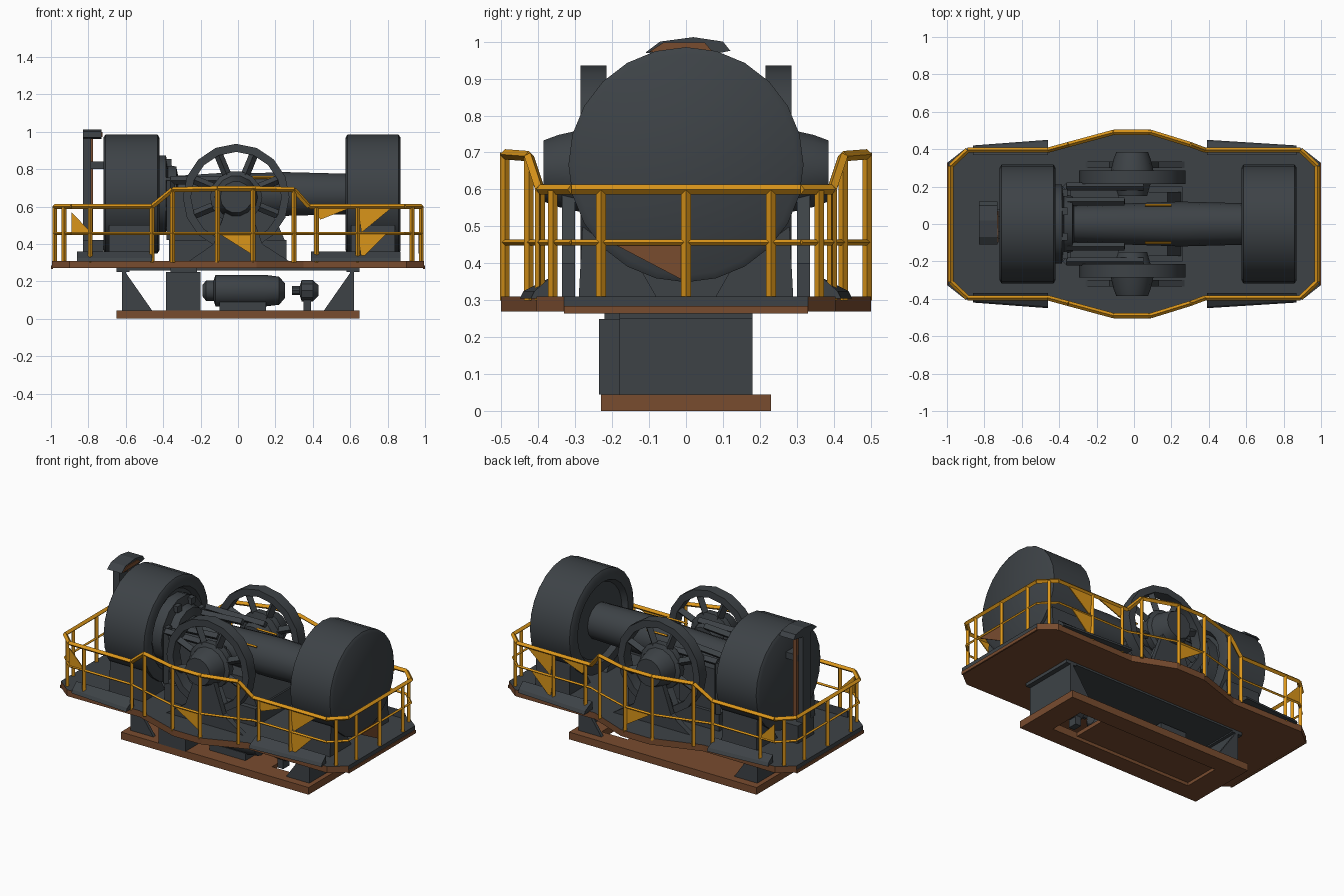
import bpy, bmesh, math
from mathutils import Vector

if "Cube" in bpy.data.objects:
    bpy.data.objects.remove(bpy.data.objects["Cube"])


def material(name, rgb):
    m = bpy.data.materials.new(name)
    m.diffuse_color = (*rgb, 1)
    m.use_nodes = True
    m.node_tree.nodes["Principled BSDF"].inputs["Base Color"].default_value = m.diffuse_color
    return m


GREY = material("dark grey steel", (0.047, 0.055, 0.062))
YELLOW = material("safety yellow", (0.70, 0.30, 0.010))
BROWN = material("rust brown", (0.19, 0.072, 0.028))


def finish(name, bm, mat, smooth=False):
    bmesh.ops.recalc_face_normals(bm, faces=bm.faces)
    me = bpy.data.meshes.new(name)
    bm.to_mesh(me)
    bm.free()
    ob = bpy.data.objects.new(name, me)
    bpy.context.collection.objects.link(ob)
    me.materials.append(mat)
    if smooth:
        bpy.ops.object.select_all(action='DESELECT')
        ob.select_set(True)
        bpy.context.view_layer.objects.active = ob
        bpy.ops.object.shade_smooth_by_angle(angle=math.radians(35))
    return ob


def box(name, x, y, z, mat=GREY):
    bm = bmesh.new()
    for v in bmesh.ops.create_cube(bm, size=1)["verts"]:
        v.co = [r[0] if c < 0 else r[1] for r, c in zip((x, y, z), v.co)]
    return finish(name, bm, mat)


def prism(name, pts, axis, lo, hi, mat=GREY):
    """Extrude a 2D outline along an axis (0=x, 1=y, 2=z)."""
    bm = bmesh.new()
    place = lambda p, h: [(h, p[0], p[1]), (p[0], h, p[1]), (p[0], p[1], h)][axis]
    a = [bm.verts.new(place(p, lo)) for p in pts]
    b = [bm.verts.new(place(p, hi)) for p in pts]
    bm.faces.new(a)
    bm.faces.new(b)
    for i in range(len(pts)):
        j = (i + 1) % len(pts)
        bm.faces.new((a[i], a[j], b[j], b[i]))
    return finish(name, bm, mat)


def lathe(name, profile, axis, centre, sides=20, mat=GREY, closed=False):
    """Turn (position, radius) points round the x or y axis; ends are capped unless closed."""
    bm = bmesh.new()
    rings = []
    for pos, r in profile:
        ring = []
        for k in range(sides):
            t = 2 * math.pi * k / sides
            u, w = r * math.cos(t), r * math.sin(t)
            off = (pos, u, w) if axis == 0 else (u, pos, w)
            ring.append(bm.verts.new(Vector(centre) + Vector(off)))
        rings.append(ring)
    n = len(rings)
    for i in range(n if closed else n - 1):
        a, b = rings[i], rings[(i + 1) % n]
        for k in range(sides):
            q = (k + 1) % sides
            bm.faces.new((a[k], a[q], b[q], b[k]))
    if not closed:
        bm.faces.new(rings[0])
        bm.faces.new(rings[-1])
    return finish(name, bm, mat, True)


def rods(name, pairs, r, mat):
    """Square bars between pairs of points, joined in one object."""
    bm = bmesh.new()
    for a, b in pairs:
        a, b = Vector(a), Vector(b)
        d = b - a
        vs = bmesh.ops.create_cone(bm, cap_ends=True, segments=4, radius1=r,
                                   radius2=r, depth=d.length)["verts"]
        rot = d.to_track_quat('Z', 'Y')
        for v in vs:
            c = v.co.copy()
            c.rotate(rot)
            v.co = c + (a + b) / 2
    return finish(name, bm, mat)


# Base skid: beams with a thinner plate between them
for s in (-1, 1):
    box("base_long_beam", (-0.65, 0.65), sorted((s * 0.12, s * 0.23)), (0, 0.045), BROWN)
    box("base_end_beam", sorted((s * 0.5, s * 0.65)), (-0.12, 0.12), (0, 0.045), BROWN)
box("base_plate", (-0.5, 0.32), (-0.12, 0.12), (0.02, 0.045), BROWN)

# Supports between base and platform
for s in (-1, 1):
    box("support_plate", sorted((s * 0.6, s * 0.62)), (-0.18, 0.18), (0.045, 0.27))
    box("support_flange", sorted((s * 0.58, s * 0.65)), (-0.18, 0.18), (0.25, 0.275))
    for y in (-0.17, 0.17):
        prism("support_gusset", [(s * 0.61, 0.045), (s * 0.46, 0.045), (s * 0.61, 0.26)],
              1, y - 0.01, y + 0.01)

# Machinery under the platform
box("gearbox", (-0.385, -0.2), (-0.235, 0.0), (0.045, 0.25))
box("gearbox_lid", (-0.36, -0.22), (-0.22, -0.02), (0.24, 0.275))
lathe("motor", [(-0.19, 0.03), (-0.17, 0.055), (-0.13, 0.055), (-0.12, 0.085), (0.14, 0.085),
                (0.22, 0.075), (0.25, 0.04)], 0, (0, -0.08, 0.15), 12)
box("motor_foot", (-0.1, 0.15), (-0.14, -0.02), (0.045, 0.09))
lathe("pump", [(0.29, 0.025), (0.33, 0.025), (0.34, 0.06), (0.40, 0.06), (0.43, 0.03)],
      0, (0, -0.08, 0.15), 10)
box("pump_foot", (0.35, 0.39), (-0.11, -0.05), (0.045, 0.12))
box("ceiling_plate", (-0.6, 0.6), (-0.18, 0.18), (0.258, 0.275))

# Platform with bulged sides: grey deck and ends, brown sides and underside
half = [(0.995, 0.33), (0.9, 0.405), (0.35, 0.4), (0.1, 0.5), (-0.1, 0.5), (-0.4, 0.4),
        (-0.9, 0.405), (-0.995, 0.33)]
deck = prism("platform", half + [(x, -y) for x, y in reversed(half)], 2, 0.27, 0.31, BROWN)
deck.data.materials.append(GREY)
for p in deck.data.polygons:
    p.material_index = 1 if p.normal.z > 0.5 or abs(p.normal.x) > 0.9 else 0
for s in (-1, 1):
    box("end_edge_strip", sorted((s * 0.99, s * 1.0)), (-0.33, 0.33), (0.265, 0.285), BROWN)

# Sloping kick plates along the long edges, tapering towards the platform ends
for s in (-1, 1):
    for x0, x1 in ((-0.86, -0.46), (0.87, 0.39)):
        ob = prism("kick_plate", [(s * 0.45, 0.305), (s * 0.44, 0.325), (s * 0.37, 0.36),
                                  (s * 0.37, 0.305)], 0, x0, x1)
        for v in ob.data.vertices:
            if abs(v.co.x) > 0.8 and abs(v.co.y) > 0.4:
                v.co.y -= s * 0.03

# Drums with a recessed inner face
for name, s, a, b in (("left_drum", -1, 0.42, 0.72), ("right_drum", 1, 0.575, 0.87)):
    r = 0.318
    lathe(name, [(s * b, 0.30), (s * (b - 0.012), r), (s * (a + 0.01), r), (s * a, 0.30),
                 (s * a, 0.25), (s * (a + 0.03), 0.23), (s * (a + 0.03), 0.1)],
          0, (0, 0, 0.667), 24)
    for y in (-1, 1):
        prism(name + "_saddle", [(y * 0.08, 0.31), (y * 0.29, 0.31), (y * 0.28, 0.5),
                                 (y * 0.12, 0.38)], 0, *sorted((s * (a + 0.03), s * (b - 0.03))))

# Drive shaft and flange joining the drums
lathe("drive_shaft", [(-0.46, 0.21), (-0.385, 0.21), (-0.375, 0.16), (-0.33, 0.15),
                      (-0.32, 0.10), (0.25, 0.12), (0.62, 0.11)], 0, (0, 0, 0.667), 14)
for k in range(8):
    t = math.pi * (k + 0.5) / 4
    y, z = 0.18 * math.cos(t), 0.667 + 0.18 * math.sin(t)
    box("flange_bolt", (-0.39, -0.355), (y - 0.02, y + 0.02), (z - 0.02, z + 0.02))

# Central engine housing
box("engine_bed", (-0.37, 0.26), (-0.2, 0.2), (0.31, 0.42))
box("engine_block", (-0.34, -0.08), (-0.18, 0.18), (0.42, 0.68))
prism("engine_cradle", [(-0.08, 0.42), (0.25, 0.42), (0.18, 0.58), (-0.08, 0.58)], 1, -0.17, 0.17)
for s in (-1, 1):
    rods("engine_frame", [((-0.36, s * 0.2, 0.42), (-0.36, s * 0.2, 0.74)),
                          ((-0.36, s * 0.2, 0.74), (0.05, s * 0.2, 0.74)),
                          ((-0.36, s * 0.12, 0.74), (-0.05, s * 0.12, 0.76))], 0.022, GREY)
    rods("service_bar", [((0.06, s * 0.1, 0.755), (0.2, s * 0.1, 0.755))], 0.007, YELLOW)
    prism("wheel_pedestal", [(-0.26, 0.31), (0.27, 0.31), (0.13, 0.40), (0.06, 0.60),
                             (-0.06, 0.60), (-0.13, 0.40)], 1, *sorted((s * 0.3, s * 0.335)))

# Side wheels: rim, hub and spokes
for s in (-1, 1):
    c = (-0.01, 0, 0.65)
    lathe("wheel_rim", [(s * 0.215, 0.285), (s * 0.285, 0.285), (s * 0.285, 0.242),
                        (s * 0.215, 0.242)], 1, c, 16, closed=True)
    lathe("wheel_hub", [(s * 0.15, 0.08), (s * 0.22, 0.10), (s * 0.23, 0.14), (s * 0.27, 0.14),
                        (s * 0.28, 0.115), (s * 0.345, 0.10), (s * 0.385, 0.085),
                        (s * 0.385, 0.05)], 1, c, 14)
    spokes = []
    for k in range(8):
        t = math.pi * (k + 0.5) / 4
        u, w = math.cos(t), math.sin(t)
        spokes.append(((c[0] + 0.1 * u, s * 0.25, c[2] + 0.1 * w),
                       (c[0] + 0.26 * u, s * 0.25, c[2] + 0.26 * w)))
    rods("wheel_spokes", spokes, 0.024, GREY)

# Exhaust post behind the left drum
box("post", (-0.83, -0.785), (-0.05, 0.03), (0.31, 0.98))
box("post_stripe", (-0.80, -0.775), (0.03, 0.05), (0.45, 0.96), BROWN)
box("post_bracket", (-0.80, -0.71), (-0.04, 0.04), (0.80, 0.84))
box("post_foot", (-0.83, -0.72), (-0.08, 0.08), (0.31, 0.42))
prism("post_cap", [(-0.11, 0.97), (-0.03, 0.96), (0.04, 0.96), (0.12, 0.975), (0.10, 1.0),
                   (0.02, 1.012), (-0.07, 1.0)], 0, -0.83, -0.73)
prism("post_cap_trim", [(-0.1, 0.972), (0.07, 0.975), (0.05, 0.998), (-0.06, 0.998)],
      0, -0.732, -0.725, BROWN)

# Guard rail: top rail rises round the bulges
side = [(0.98, 0.0, 0.6), (0.98, 0.31, 0.6), (0.89, 0.395, 0.6), (0.38, 0.395, 0.6),
        (0.30, 0.425, 0.69), (0.09, 0.49, 0.695), (-0.11, 0.49, 0.695), (-0.35, 0.425, 0.69),
        (-0.46, 0.395, 0.6), (-0.89, 0.395, 0.6), (-0.98, 0.31, 0.6), (-0.98, 0.0, 0.6)]
posts = [(0.98, 0.23, 0.6), (0.98, 0, 0.6), (0.93, 0.36, 0.6), (0.64, 0.395, 0.6),
         (0.42, 0.395, 0.6), (0.30, 0.425, 0.69), (0.08, 0.49, 0.7), (-0.11, 0.49, 0.7),
         (-0.35, 0.425, 0.69), (-0.46, 0.395, 0.6), (-0.79, 0.395, 0.6), (-0.93, 0.36, 0.6),
         (-0.98, 0.23, 0.6), (-0.98, 0, 0.6)]
for s in (-1, 1):
    path = [(x, s * y, z) for x, y, z in side]
    low = [(x, y, 0.457) for x, y, z in path]
    rods("top_rail", list(zip(path, path[1:])), 0.014, YELLOW)
    rods("middle_rail", list(zip(low, low[1:])), 0.008, YELLOW)
    rods("rail_posts", [((x, s * y, 0.3), (x, s * y, z)) for x, y, z in posts], 0.013, YELLOW)

# Triangular rail panels
for s in (-1, 1):
    for y, tri in ((0.395, [(-0.89, 0.57), (-0.89, 0.46), (-0.78, 0.455)]),
                   (0.395, [(0.40, 0.6), (0.62, 0.6), (0.44, 0.53)]),
                   (0.395, [(0.64, 0.6), (0.83, 0.6), (0.66, 0.46)]),
                   (0.395, [(0.64, 0.46), (0.8, 0.46), (0.66, 0.32)]),
                   (0.487, [(-0.11, 0.46), (0.08, 0.46), (0.08, 0.34)])):
        prism("rail_panel", tri, 1, s * y - 0.003, s * y + 0.003, YELLOW)
prism("end_panel", [(-0.21, 0.46), (0, 0.46), (0, 0.35)], 0, 0.965, 0.971, BROWN)
